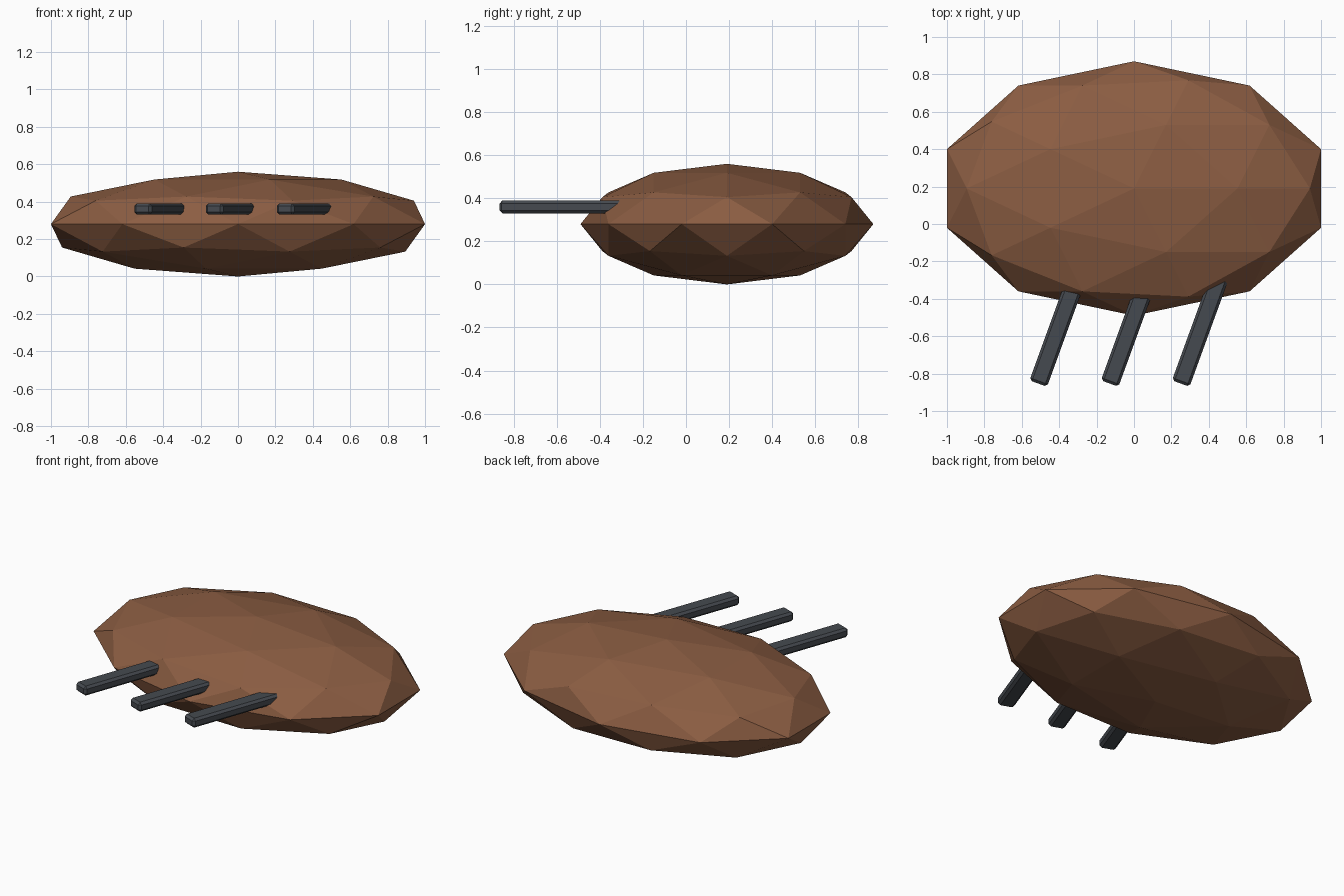
import bpy, math
from mathutils import Vector

if "Cube" in bpy.data.objects:
    bpy.data.objects.remove(bpy.data.objects["Cube"])


def material(name, rgb):
    m = bpy.data.materials.new(name)
    m.diffuse_color = (*rgb, 1)
    m.use_nodes = True
    m.node_tree.nodes["Principled BSDF"].inputs["Base Color"].default_value = m.diffuse_color
    return m


brown = material("brown", (0.26, 0.11, 0.055))
slate = material("slate", (0.06, 0.068, 0.08))

# Flattened low-poly body
bpy.ops.mesh.primitive_ico_sphere_add(subdivisions=2, radius=1, location=(0, 0.19, 0.28))
body = bpy.context.object
body.name = "body"
body.scale = (1.0515, 0.68, 0.28)
body.data.materials.append(brown)
bpy.ops.object.transform_apply(location=False, rotation=False, scale=True)

# Three parallel claws, slanted 20 degrees and sunk into the front of the body
angle = math.radians(20)
outward = Vector((-math.sin(angle), -math.cos(angle), 0))
length = 0.64
for i, x in enumerate((-0.512, -0.13, 0.25)):
    tip = Vector((x, -0.853, 0.36))
    bpy.ops.mesh.primitive_cube_add(size=1, location=tip - outward * length / 2,
                                    rotation=(0, 0, -angle))
    claw = bpy.context.object
    claw.name = f"claw_{i + 1}"
    claw.scale = (0.1, length, 0.06)
    bpy.ops.object.transform_apply(location=False, rotation=False, scale=True)
    bevel = claw.modifiers.new("bevel", 'BEVEL')
    bevel.width = 0.014
    bevel.segments = 1
    claw.data.materials.append(slate)
